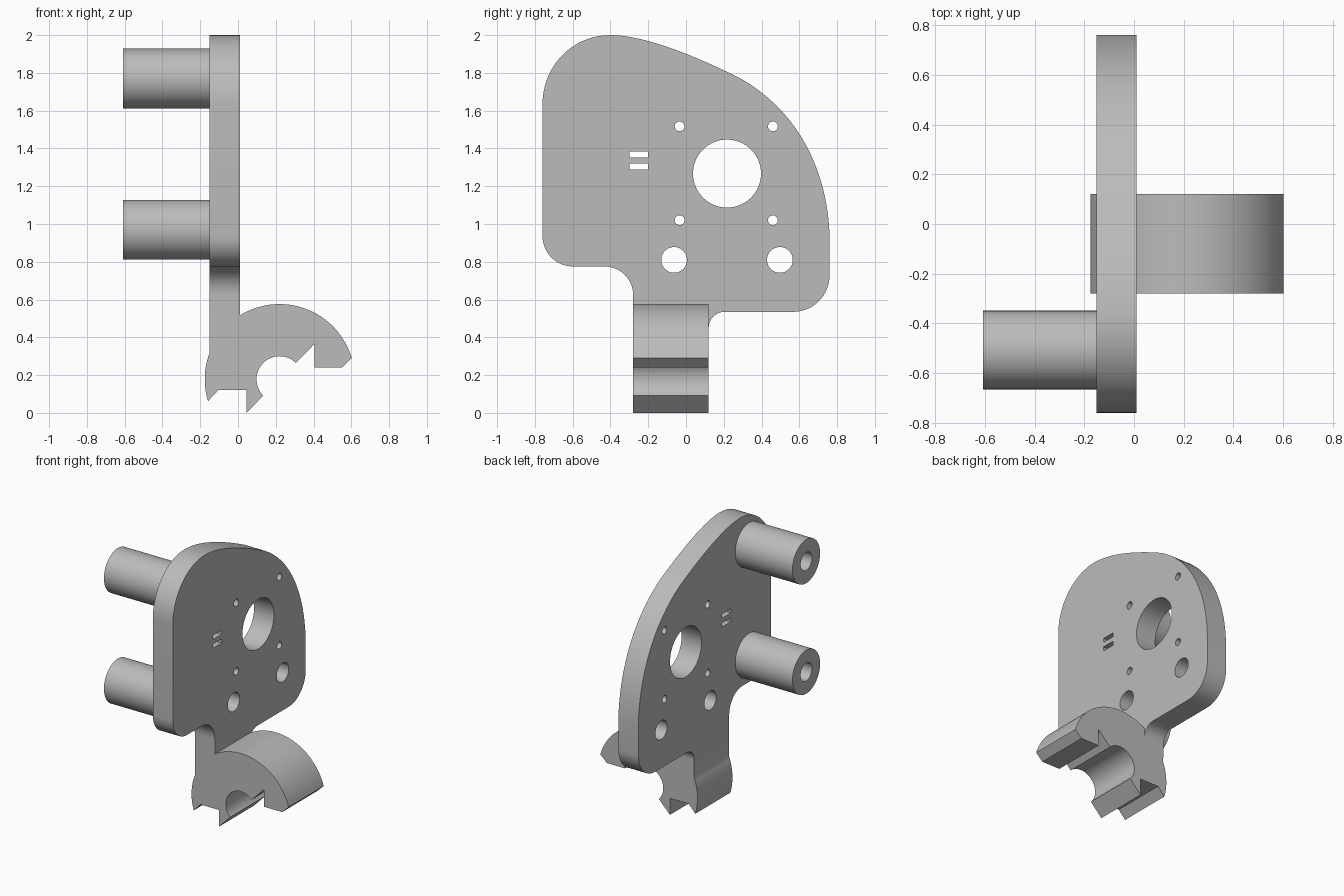
import bpy, bmesh
from math import sin, cos, radians
from mathutils import Matrix, Vector
from mathutils.geometry import interpolate_bezier

if "Cube" in bpy.data.objects:
    bpy.data.objects.remove(bpy.data.objects["Cube"], do_unlink=True)

grey = bpy.data.materials.new("plain grey")
grey.use_nodes = True
colour = (0.5, 0.5, 0.5, 1)
grey.diffuse_color = colour
grey.node_tree.nodes["Principled BSDF"].inputs["Base Color"].default_value = colour


def arc(cx, cy, r, a, b, n=16):
    angles = [radians(a + (b - a) * i / n) for i in range(n + 1)]
    return [(cx + r * cos(t), cy + r * sin(t)) for t in angles]


def circle(cx, cy, r, n=48):
    return arc(cx, cy, r, 0, 360, n)[:-1]


def bezier(*points):
    return [tuple(p)[:2] for p in interpolate_bezier(*[Vector(p) for p in points], 20)]


def extrude(name, loops, frame, depth):
    """Fill the first loop, leave the others as holes, and extrude both ways."""
    curve = bpy.data.curves.new(name, "CURVE")
    curve.dimensions = "2D"
    curve.fill_mode = "BOTH"
    curve.extrude = depth / 2
    for loop in loops:
        spline = curve.splines.new("POLY")
        spline.points.add(len(loop) - 1)
        for point, (u, v) in zip(spline.points, loop):
            point.co = (u, v, 0, 1)
        spline.use_cyclic_u = True
    obj = bpy.data.objects.new(name, curve)
    bpy.context.collection.objects.link(obj)
    obj.matrix_world = frame
    bpy.ops.object.select_all(action="DESELECT")
    obj.select_set(True)
    bpy.context.view_layer.objects.active = obj
    bpy.ops.object.convert(target="MESH")
    obj = bpy.context.object
    bm = bmesh.new()
    bm.from_mesh(obj.data)
    bmesh.ops.remove_doubles(bm, verts=bm.verts, dist=0.0005)
    bmesh.ops.recalc_face_normals(bm, faces=bm.faces)
    bm.to_mesh(obj.data)
    bm.free()
    obj.data.materials.clear()
    obj.data.materials.append(grey)
    bpy.ops.object.shade_smooth_by_angle(angle=radians(30))
    return obj


def side_frame(x):
    # profile drawn in y and z, extruded along x
    return Matrix(((0, 0, 1, x), (1, 0, 0, 0), (0, 1, 0, 0), (0, 0, 0, 1)))


def front_frame(y):
    # profile drawn in x and z, extruded along y
    return Matrix(((1, 0, 0, 0), (0, 0, -1, y), (0, 1, 0, 0), (0, 0, 0, 1)))


# Plate outline, from the neck round to the rounded top and back
outline = [(-0.28, 0.45), (0.12, 0.45)]
outline += arc(0.205, 0.45, 0.085, 180, 90)
outline += arc(0.567, 0.728, 0.193, -90, 0)
outline += bezier((0.76, 0.94), (0.75, 1.25), (0.62, 1.58), (0.29, 1.77))
outline += bezier((0.29, 1.77), (0.05, 1.89), (-0.22, 2), (-0.4, 2))[1:]
outline += bezier((-0.4, 2), (-0.6, 2), (-0.76, 1.84), (-0.76, 1.63))[1:]
outline += arc(-0.598, 0.937, 0.162, 180, 270)
outline += arc(-0.43, 0.625, 0.15, 90, 0)

# Motor opening, screw holes, rod holes and slots
holes = [circle(0.217, 1.267, 0.18, 64)]
holes += [circle(y, z, 0.026, 24) for y in (-0.034, 0.46) for z in (1.02, 1.517)]
holes += [circle(y, 0.81, 0.068) for y in (-0.063, 0.497)]
for z in (1.289, 1.353):
    holes.append([(-0.3, z), (-0.2, z), (-0.2, z + 0.03), (-0.3, z + 0.03)])
extrude("mounting_plate", [outline] + holes, side_frame(-0.07), 0.16)

# Hollow posts on the back of the plate
for name, z in (("upper_post", 1.77), ("lower_post", 0.97)):
    loops = [circle(-0.507, z, 0.158, 64), circle(-0.507, z, 0.065)]
    extrude(name, loops, side_frame(-0.379), 0.458)

# Hooked clamp under the neck
clamp = [(-0.15, 0.45)]
clamp += arc(0.22, 0.178, 0.396, 159, 197)
clamp += [(-0.105, 0.12), (0.045, 0.12), (0.045, 0)]
clamp += arc(0.22, 0.178, 0.122, 225, 45, 32)
clamp += [(0.405, 0.365), (0.405, 0.24), (0.55, 0.24)]
clamp += arc(0.22, 0.178, 0.398, 16.3, 122, 40)
clamp += [(0.01, 0.45)]
extrude("clamp", [clamp], front_frame(-0.08), 0.4)
